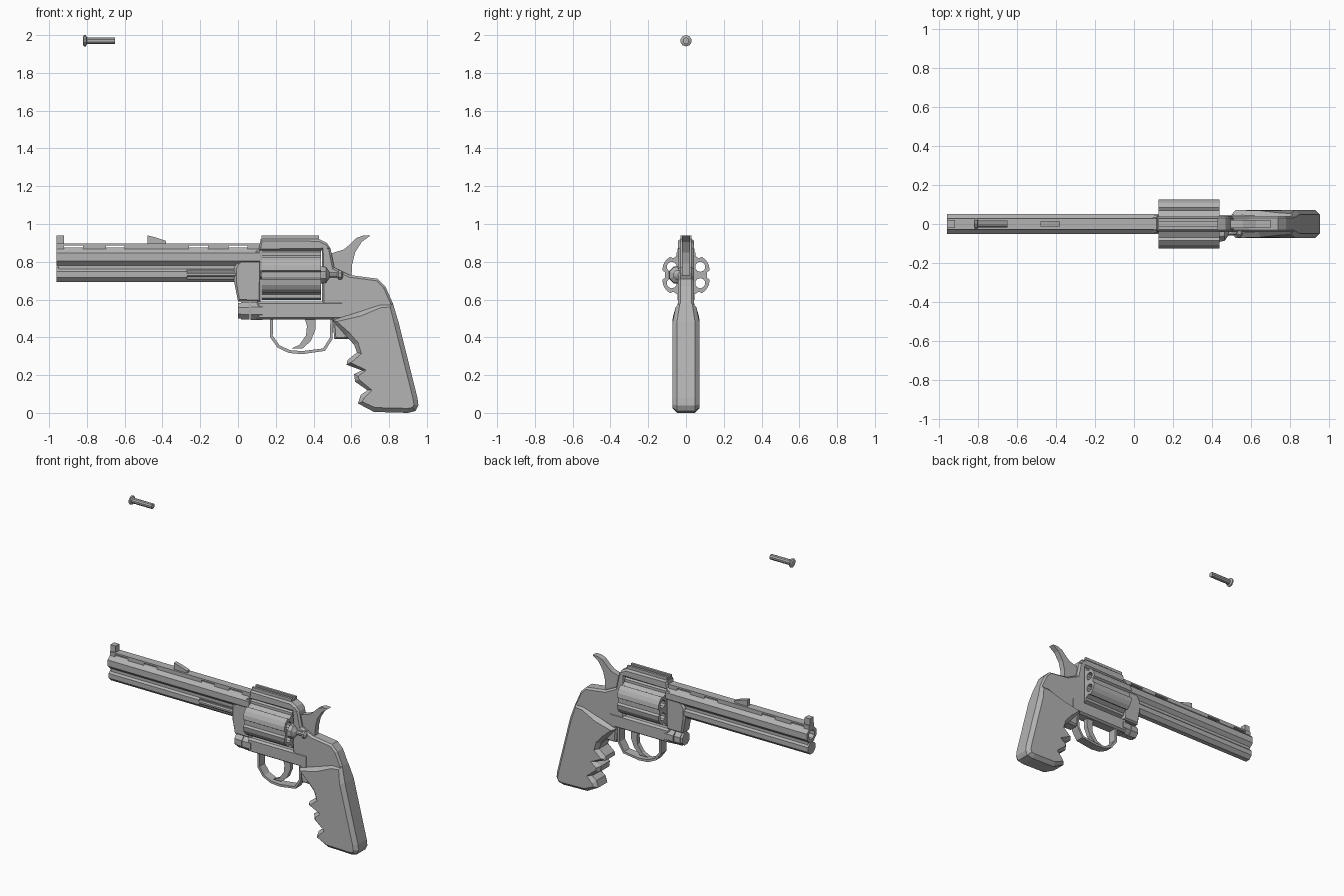
import bpy, bmesh, math
from mathutils import Vector

if "Cube" in bpy.data.objects:
    bpy.data.objects.remove(bpy.data.objects["Cube"])

steel = bpy.data.materials.new("steel_grey")
steel.use_nodes = True
steel.diffuse_color = (0.45, 0.45, 0.45, 1)
steel.node_tree.nodes["Principled BSDF"].inputs["Base Color"].default_value = (0.45, 0.45, 0.45, 1)


def finish(name, bm):
    bmesh.ops.recalc_face_normals(bm, faces=bm.faces)
    mesh = bpy.data.meshes.new(name)
    bm.to_mesh(mesh)
    bm.free()
    mesh.materials.append(steel)
    ob = bpy.data.objects.new(name, mesh)
    bpy.context.scene.collection.objects.link(ob)
    return ob


def prism(name, outline, half, chamfer=0.0, taper=None):
    """Side outline (x, z) given thickness across y, with chamfered rims."""
    bm = bmesh.new()
    inner = half - chamfer
    a = bm.faces.new([bm.verts.new((x, -inner, z)) for x, z in outline])
    new = bmesh.ops.extrude_face_region(bm, geom=[a])["geom"]
    for v in new:
        if isinstance(v, bmesh.types.BMVert):
            v.co.y = inner
    bmesh.ops.recalc_face_normals(bm, faces=bm.faces)
    if chamfer:
        caps = [f for f in bm.faces if abs(f.normal.y) > 0.9]
        bmesh.ops.inset_individual(bm, faces=caps, thickness=chamfer, depth=0)
        for f in caps:
            for v in f.verts:
                v.co.y = math.copysign(half, v.co.y)
    if taper:
        taper(bm)
    return finish(name, bm)


def box(name, x0, x1, z0, z1, half, chamfer=0.0):
    return prism(name, [(x0, z0), (x1, z0), (x1, z1), (x0, z1)], half, chamfer)


def lathe(name, profile, y, z, sides=8, closed=False):
    """Turn (x, radius) points around an axis along x."""
    bm = bmesh.new()
    rings = []
    for x, r in profile:
        angles = [2 * math.pi * (i + 0.5) / sides for i in range(sides)]
        rings.append([bm.verts.new((x, y + r * math.cos(a), z + r * math.sin(a))) for a in angles])
    pairs = list(zip(rings, rings[1:]))
    if closed:
        pairs.append((rings[-1], rings[0]))
    else:
        bm.faces.new(rings[0])
        bm.faces.new(rings[-1])
    for p, q in pairs:
        for i in range(sides):
            j = (i + 1) % sides
            bm.faces.new((p[i], p[j], q[j], q[i]))
    return finish(name, bm)


def cut(ob, cutter):
    mod = ob.modifiers.new("cut", "BOOLEAN")
    mod.operation, mod.object, mod.solver = "DIFFERENCE", cutter, "EXACT"
    bpy.context.view_layer.objects.active = ob
    bpy.ops.object.modifier_apply(modifier=mod.name)
    bpy.data.objects.remove(cutter)


# Barrel, lug below it, and the web joining them
lathe("barrel", [(-0.96, 0.055), (0.12, 0.055), (0.12, 0.033), (-0.96, 0.033)], 0, 0.825, 8, True)
lug = lathe("barrel_lug", [(-0.96, 0.043), (0.0, 0.043), (0.0, 0.01), (-0.86, 0.01), (-0.86, 0.026), (-0.96, 0.026)],
            0, 0.733, 8)
box("barrel_web", -0.95, 0.1, 0.755, 0.785, 0.028)
recess = box("rod_recess", -0.27, 0.0, 0.708, 0.758, 0.03)
recess.location.y = -0.05
bpy.context.view_layer.update()
cut(lug, recess)
lathe("ejector_rod", [(-0.27, 0.014), (0.12, 0.014)], -0.028, 0.733)

# Ventilated rib with sights
box("rib_top", -0.96, 0.13, 0.885, 0.896, 0.028)
slots = [(-0.92, -0.82), (-0.7, -0.6), (-0.26, -0.16), (-0.05, 0.05)]
edges = [-0.96] + [x for s in slots for x in s] + [0.13]
for i in range(0, len(edges), 2):
    box("rib_post", edges[i], edges[i + 1], 0.865, 0.886, 0.028)
box("front_sight", -0.96, -0.92, 0.89, 0.94, 0.02)
prism("middle_sight", [(-0.48, 0.89), (-0.38, 0.89), (-0.38, 0.91), (-0.44, 0.93), (-0.48, 0.94)], 0.014)

# Fluted cylinder with open chambers
bm = bmesh.new()
ring = []
for k in range(6):
    for deg, r in ((-11, 0.128), (-8, 0.112), (8, 0.112), (11, 0.128), (24, 0.132), (36, 0.132)):
        a = math.radians(60 * k + deg)
        ring.append(bm.verts.new((0.125, r * math.cos(a), 0.73 + r * math.sin(a))))
face = bm.faces.new(ring)
geom = bmesh.ops.extrude_face_region(bm, geom=[face])["geom"]
bmesh.ops.translate(bm, vec=(0.315, 0, 0), verts=[g for g in geom if isinstance(g, bmesh.types.BMVert)])
drum = finish("cylinder", bm)
for k in range(6):
    a = math.radians(60 * k + 30)
    y, z = 0.087 * math.cos(a), 0.73 + 0.087 * math.sin(a)
    cut(drum, lathe("chamber_cutter", [(0.1, 0.027), (0.5, 0.027)], y, z, 10))
lathe("cylinder_pin", [(0.1, 0.025), (0.47, 0.025)], 0, 0.73)

# Frame around the cylinder
prism("frame_front", [(0.0, 0.59), (0.12, 0.59), (0.12, 0.88), (0.0, 0.8), (-0.02, 0.77), (-0.02, 0.69)], 0.045, 0.012)
prism("top_strap", [(0.11, 0.86), (0.46, 0.86), (0.49, 0.87), (0.47, 0.9), (0.43, 0.92), (0.12, 0.92)], 0.042, 0.012)
for side in (-1, 1):
    ridge = box("sight_ridge", 0.125, 0.43, 0.9, 0.94, 0.008)
    ridge.location.y = side * 0.02
box("sight_channel", 0.125, 0.43, 0.9, 0.93, 0.02)
box("frame_bottom", 0.1, 0.56, 0.495, 0.59, 0.045, 0.015)
for x0, x1, r in ((0.0, 0.015, 0.044), (0.015, 0.06, 0.05), (0.065, 0.13, 0.052)):
    lathe("front_knuckle", [(x0, r), (x1, r)], 0, 0.54)
prism("frame_rear", [(0.445, 0.9), (0.49, 0.87), (0.51, 0.77), (0.59, 0.73), (0.74, 0.71), (0.78, 0.67),
                     (0.82, 0.58), (0.8, 0.48), (0.6, 0.39), (0.51, 0.39), (0.5, 0.5), (0.445, 0.55)], 0.042, 0.012)

# Gate latch behind the cylinder on the right
lathe("gate_latch", [(0.44, 0.05), (0.465, 0.045), (0.485, 0.015), (0.525, 0.013), (0.533, 0.025),
                     (0.548, 0.025), (0.556, 0.012)], -0.045, 0.73)

# Hammer and trigger
prism("hammer", [(0.48, 0.84), (0.56, 0.865), (0.59, 0.89), (0.625, 0.925), (0.66, 0.938), (0.7, 0.938),
                 (0.655, 0.905), (0.62, 0.85), (0.605, 0.79), (0.6, 0.71), (0.48, 0.72)], 0.02)
prism("trigger", [(0.35, 0.51), (0.41, 0.51), (0.41, 0.44), (0.385, 0.38), (0.34, 0.34), (0.28, 0.34),
                  (0.325, 0.36), (0.36, 0.41), (0.365, 0.46)], 0.015)

# Trigger guard: a strip following an arc
path = [Vector(p) for p in ((0.17, 0.5), (0.17, 0.4), (0.21, 0.345), (0.27, 0.317), (0.34, 0.311),
                            (0.46, 0.328), (0.5, 0.39), (0.505, 0.5))]
middle = Vector((0.34, 0.5))
inside = [p + (middle - p).normalized() * 0.016 for p in path]
prism("trigger_guard", path + inside[::-1], 0.03)


# Grip with finger notches, thinning where it meets the frame
def thin_top(bm):
    for v in bm.verts:
        t = min(max((v.co.z - 0.5) / 0.1, 0), 1)
        v.co.y *= 1 - 0.4 * t


grip = [(0.5, 0.49), (0.64, 0.535), (0.75, 0.58), (0.82, 0.58), (0.85, 0.48), (0.95, 0.08), (0.955, 0.04),
        (0.94, 0.01), (0.9, 0.0), (0.72, 0.005), (0.635, 0.05), (0.65, 0.095), (0.685, 0.12), (0.62, 0.165),
        (0.615, 0.205), (0.655, 0.225), (0.575, 0.255), (0.58, 0.28), (0.63, 0.32), (0.615, 0.36), (0.57, 0.41)]
prism("grip", grip, 0.072, 0.024, thin_top)

# Loose cartridge floating above
lathe("cartridge", [(-0.82, 0.02), (-0.815, 0.03), (-0.806, 0.03), (-0.8, 0.018), (-0.65, 0.018)], 0, 1.97, 10)
